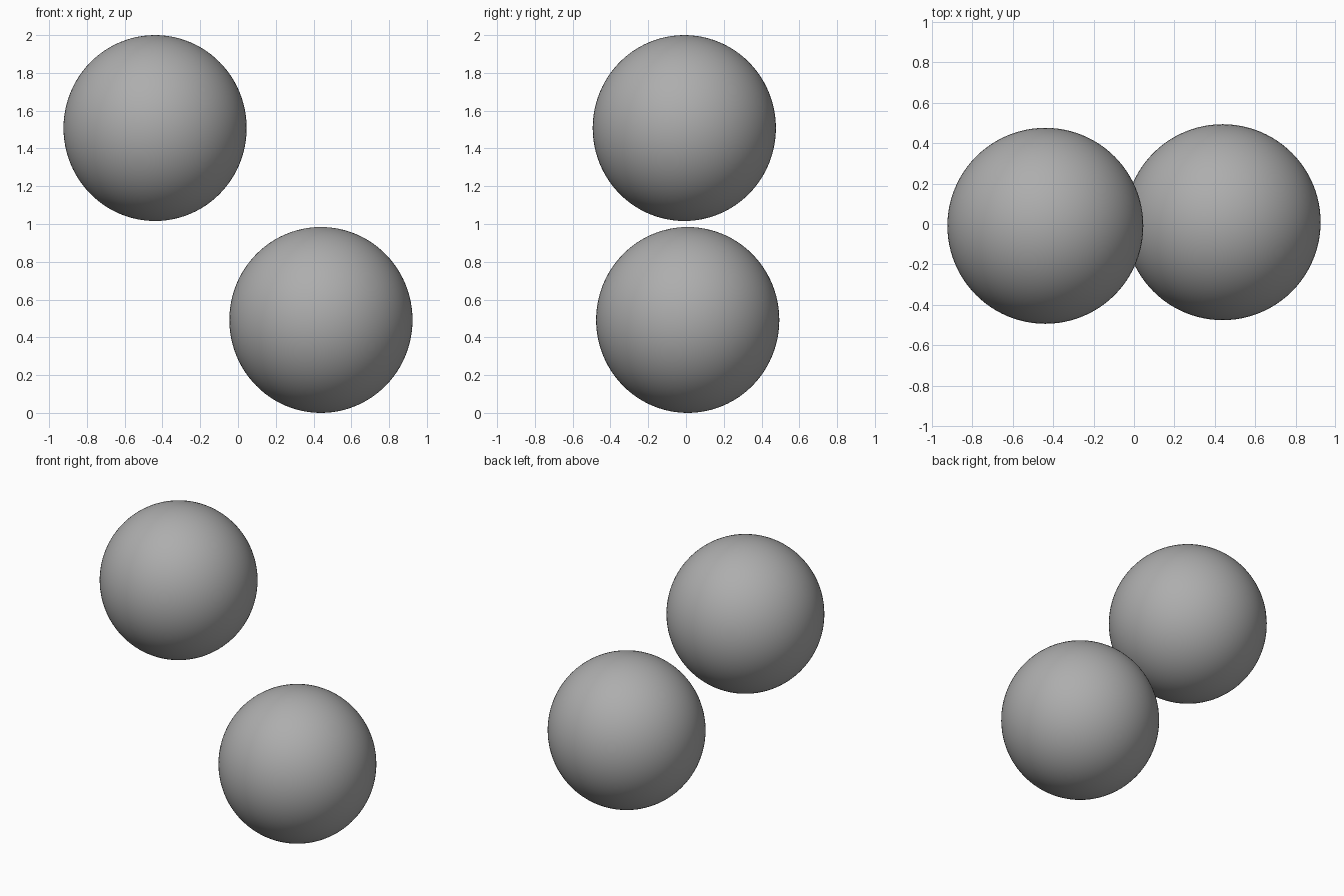
import bpy

if "Cube" in bpy.data.objects:
    bpy.data.objects.remove(bpy.data.objects["Cube"])

# Dark grey finish
grey = bpy.data.materials.new("dark_grey")
grey.diffuse_color = (0.42, 0.42, 0.42, 1)
grey.use_nodes = True
grey.node_tree.nodes["Principled BSDF"].inputs["Base Color"].default_value = grey.diffuse_color

# Two smooth, slightly tall spheres, diagonally stacked
def ball(name, centre):
    bpy.ops.mesh.primitive_uv_sphere_add(segments=96, ring_count=48, radius=1, location=centre)
    ob = bpy.context.object
    ob.name = name
    ob.scale = (0.485, 0.485, 0.492)
    bpy.ops.object.transform_apply(location=False, rotation=False, scale=True)
    bpy.ops.object.shade_smooth()
    ob.data.materials.append(grey)
    return ob

ball("upper_ball", (-0.439, -0.009, 1.508))
ball("lower_ball", (0.439, 0.009, 0.492))
